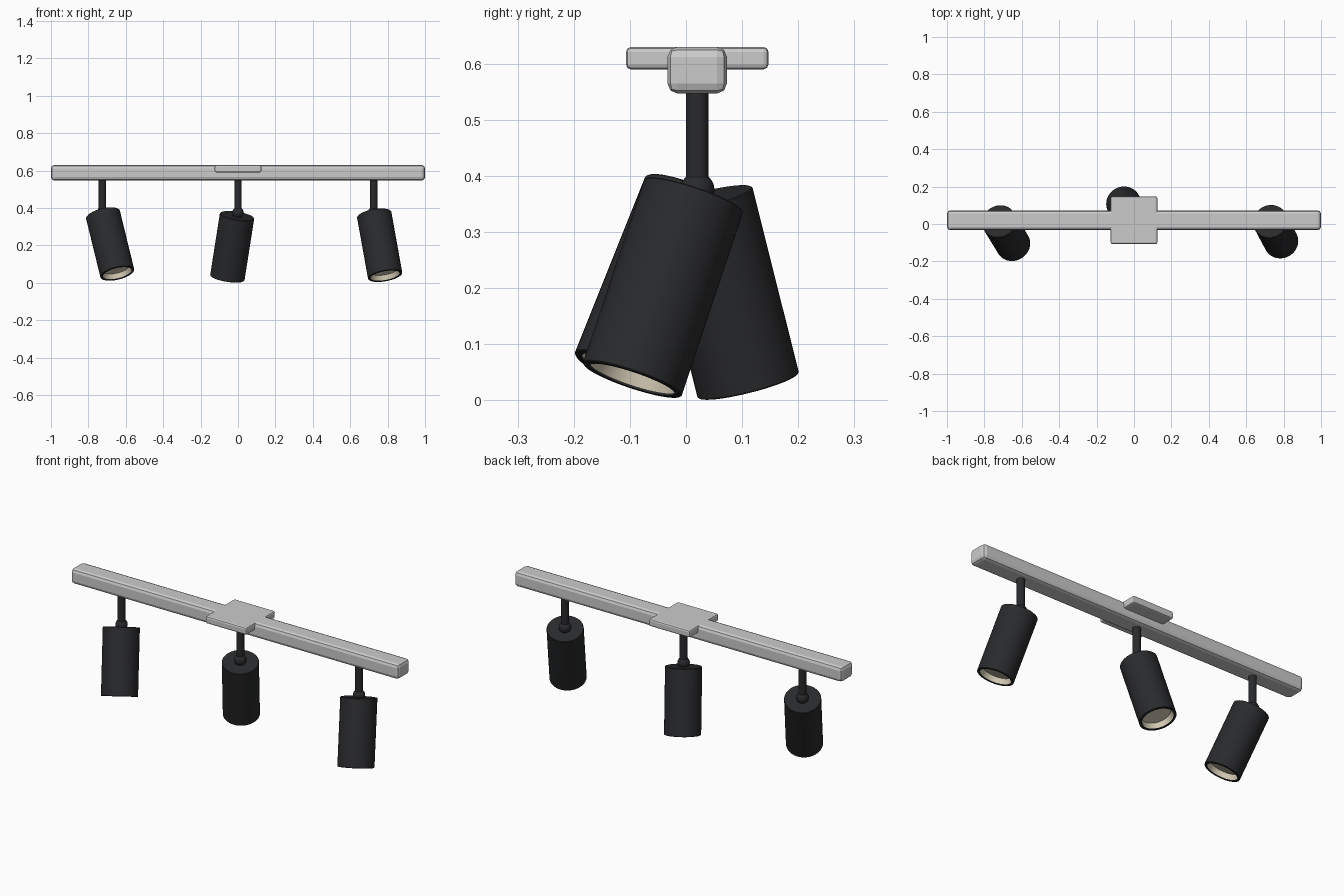
import bpy, bmesh, math
from mathutils import Vector

if "Cube" in bpy.data.objects:
    bpy.data.objects.remove(bpy.data.objects["Cube"])

Y0 = 0.02  # centre line of the bar


def material(name, rgb):
    m = bpy.data.materials.new(name)
    m.diffuse_color = (*rgb, 1)
    m.use_nodes = True
    m.node_tree.nodes["Principled BSDF"].inputs["Base Color"].default_value = m.diffuse_color
    return m


black = material("matte_black", (0.022, 0.023, 0.025))
cream = material("warm_cream", (0.68, 0.61, 0.47))


def box(name, lo, hi, bevel, segments):
    lo, hi = Vector(lo), Vector(hi)
    bpy.ops.mesh.primitive_cube_add(size=1, location=(lo + hi) / 2)
    ob = bpy.context.object
    ob.name = name
    ob.scale = hi - lo
    bpy.ops.object.transform_apply(location=False, rotation=False, scale=True)
    mod = ob.modifiers.new("bevel", "BEVEL")
    mod.width, mod.segments = bevel, segments
    return ob


def lathe(name, profile, start, end, mat, sides=48):
    """Revolve (radius, distance) points around the axis start -> end."""
    bm = bmesh.new()
    verts = [bm.verts.new((r, 0, d)) for r, d in profile]
    edges = [bm.edges.new(p) for p in zip(verts, verts[1:])]
    bmesh.ops.spin(bm, geom=verts + edges, axis=(0, 0, 1), cent=(0, 0, 0),
                   angle=math.tau, steps=sides, use_merge=True)
    bmesh.ops.remove_doubles(bm, verts=bm.verts, dist=1e-5)
    bmesh.ops.recalc_face_normals(bm, faces=bm.faces)
    me = bpy.data.meshes.new(name)
    bm.to_mesh(me)
    bm.free()
    ob = bpy.data.objects.new(name, me)
    bpy.context.collection.objects.link(ob)
    ob.location = start
    ob.rotation_euler = (Vector(end) - Vector(start)).to_track_quat('Z', 'Y').to_euler()
    me.materials.append(mat)
    bpy.ops.object.select_all(action='DESELECT')
    ob.select_set(True)
    bpy.context.view_layer.objects.active = ob
    bpy.ops.object.shade_smooth_by_angle(angle=math.radians(35))
    return ob


# Ceiling bar and mounting plate
box("ceiling_bar", (-1, Y0 - 0.053, 0.547), (1, Y0 + 0.053, 0.63), 0.018, 2)
box("mounting_plate", (-0.125, Y0 - 0.127, 0.59), (0.125, Y0 + 0.127, 0.63), 0.009, 2)

# Spotlights: name, stem x, centre of top cap, centre of open end
spots = [
    ("left", -0.725, (-0.722, 0.014, 0.365), (-0.645, -0.112, 0.050)),
    ("middle", 0.0, (-0.005, 0.028, 0.358), (-0.057, 0.111, 0.027)),
    ("right", 0.725, (0.728, 0.014, 0.365), (0.787, -0.096, 0.037)),
]
R = 0.093
for name, x, top, end in spots:
    L = (Vector(end) - Vector(top)).length
    # Stem and ball joint
    lathe(name + "_stem", [(0, 0), (0.02, 0), (0.02, 0.18), (0, 0.18)],
          (x, Y0, 0.375), (x, Y0, 1), black, 24)
    ball = [(0.031 * math.sin(math.pi * i / 12), -0.031 * math.cos(math.pi * i / 12))
            for i in range(13)]
    lathe(name + "_ball_joint", ball, (x, Y0, 0.375), (x, Y0, 1), black, 24)
    # Shade with a thin rim
    lathe(name + "_shade", [(0, 0), (R - 0.002, 0), (R, 0.002), (R, L - 0.002),
                            (R - 0.002, L), (0.08, L), (0.08, L - 0.006)], top, end, black)
    # Recessed reflector
    lathe(name + "_reflector", [(0.08, L - 0.004), (0.072, L - 0.03), (0, L - 0.03)],
          top, end, cream)
    # recalculated normals of the open bowl should face the opening
    me = bpy.data.objects[name + "_reflector"].data
    if sum(p.normal.z * p.area for p in me.polygons) < 0:
        me.flip_normals()
